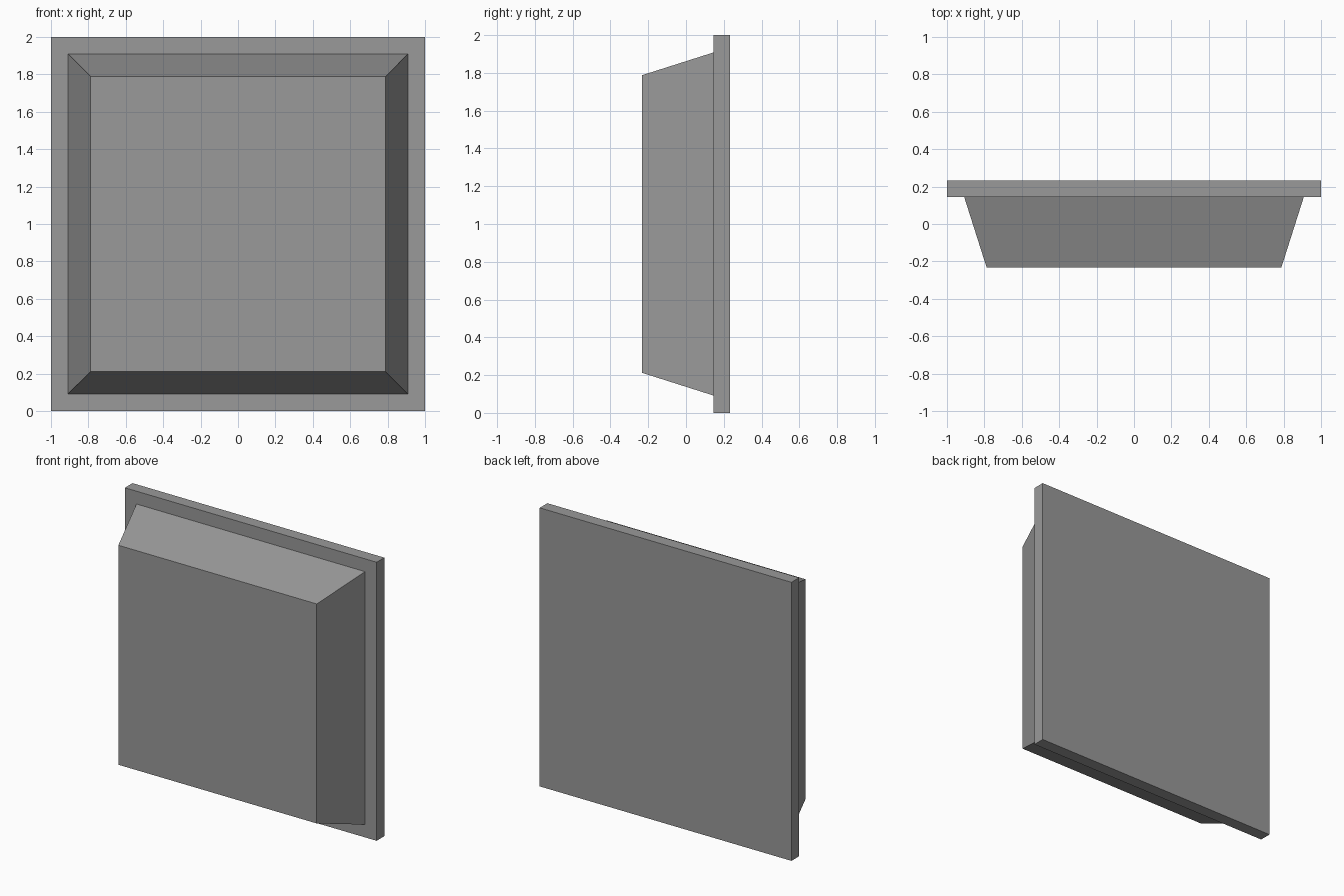
import bpy, bmesh

if "Cube" in bpy.data.objects:
    bpy.data.objects.remove(bpy.data.objects["Cube"])

# Dark grey shared by both parts
grey = bpy.data.materials.new("dark_grey")
grey.diffuse_color = (0.32, 0.32, 0.32, 1)
grey.use_nodes = True
grey.node_tree.nodes["Principled BSDF"].inputs["Base Color"].default_value = grey.diffuse_color

def slab(name, y_front, half_front, y_back, half_back):
    """Square block running along y, with its own half-size at each end."""
    bm = bmesh.new()
    bmesh.ops.create_cube(bm, size=2)
    for v in bm.verts:
        front = v.co.y < 0
        h = half_front if front else half_back
        v.co = (v.co.x * h, y_front if front else y_back, 1 + v.co.z * h)
    mesh = bpy.data.meshes.new(name)
    bm.to_mesh(mesh)
    bm.free()
    mesh.materials.append(grey)
    obj = bpy.data.objects.new(name, mesh)
    bpy.context.collection.objects.link(obj)
    return obj

# Flat square plate at the back
slab("back_plate", 0.145, 1.0, 0.232, 1.0)
# Raised panel tapering toward the front
slab("tapered_panel", -0.232, 0.788, 0.145, 0.908)
